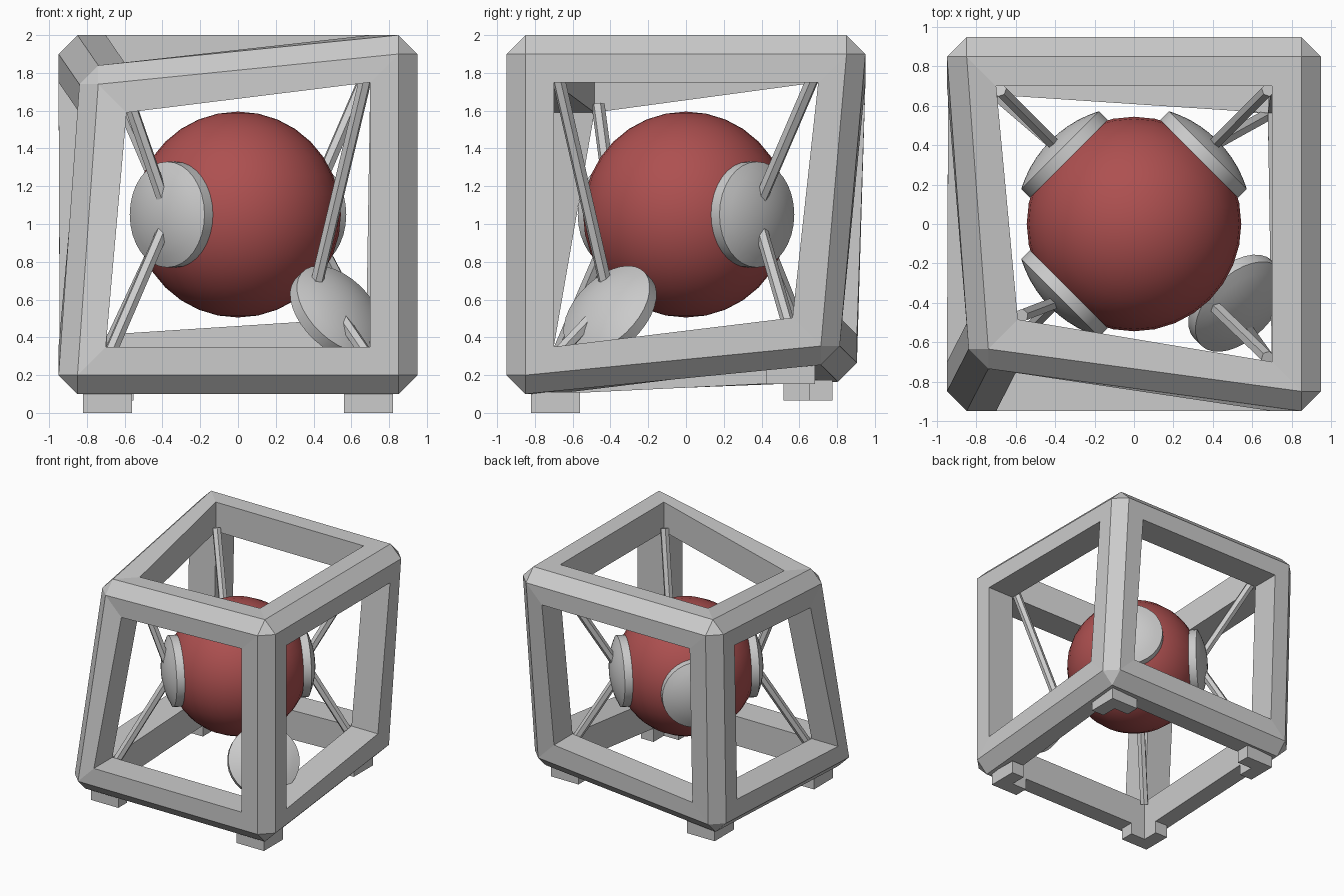
import bpy, bmesh, math
from itertools import product
from mathutils import Vector, Matrix

if "Cube" in bpy.data.objects:
    bpy.data.objects.remove(bpy.data.objects["Cube"])

MID = Vector((0, 0, 1.05))
# Dents: how far each bent corner of the cage has moved
DENT = {(-1, -1, 1): Vector((0.11, 0.215, -0.16)),
        (1, 1, -1): Vector((-0.02, -0.136, 0.154)),
        (-1, 1, -1): Vector((0.006, -0.045, 0.065))}


def dent(s):
    return DENT.get(tuple(s), Vector((0, 0, 0)))


def finish(name, bm, smooth=False):
    bmesh.ops.remove_doubles(bm, verts=bm.verts, dist=1e-5)
    bmesh.ops.recalc_face_normals(bm, faces=bm.faces)
    me = bpy.data.meshes.new(name)
    bm.to_mesh(me)
    bm.free()
    ob = bpy.data.objects.new(name, me)
    bpy.context.collection.objects.link(ob)
    if smooth:
        bpy.ops.object.select_all(action='DESELECT')
        ob.select_set(True)
        bpy.context.view_layer.objects.active = ob
        bpy.ops.object.shade_smooth_by_angle(angle=math.radians(30))
    return ob


# Cage: chamfered cube with square windows, each corner shifted by its dent
bm = bmesh.new()
outer, window, inner = {}, {}, {}
for s in product((-1, 1), repeat=3):
    def point(sizes):
        return bm.verts.new(MID + dent(s) + Vector(a * b for a, b in zip(s, sizes)))
    for ax in range(3):
        outer[s, ax] = point([0.95 if i == ax else 0.85 for i in range(3)])
        window[s, ax] = point([0.95 if i == ax else 0.70 for i in range(3)])
    inner[s] = point([0.70] * 3)
    bm.faces.new([outer[s, i] for i in range(3)])
for along in range(3):
    u, v = [i for i in range(3) if i != along]
    for su, sv in product((-1, 1), repeat=2):
        a, b = [0] * 3, [0] * 3
        a[u] = b[u] = su
        a[v] = b[v] = sv
        a[along], b[along] = -1, 1
        a, b = tuple(a), tuple(b)
        bm.faces.new((outer[a, u], outer[b, u], outer[b, v], outer[a, v]))
        for f in (u, v):
            bm.faces.new((outer[a, f], outer[b, f], window[b, f], window[a, f]))
            bm.faces.new((window[a, f], window[b, f], inner[b], inner[a]))
finish("cage_frame", bm)

# Feet: angle brackets under the four bottom corners
L_SHAPE = [(0.82, 0.82), (0.56, 0.82), (0.56, 0.70), (0.70, 0.70), (0.70, 0.56), (0.82, 0.56)]
for sx, sy in product((-1, 1), repeat=2):
    bm = bmesh.new()
    d = dent((sx, sy, -1))
    face = bm.faces.new([bm.verts.new(Vector((sx * x, sy * y, 0)) + d) for x, y in L_SHAPE])
    ext = bmesh.ops.extrude_face_region(bm, geom=[face], use_keep_orig=True)
    tops = [g for g in ext["geom"] if isinstance(g, bmesh.types.BMVert)]
    bmesh.ops.translate(bm, verts=tops, vec=(0, 0, 0.11))
    finish("foot", bm)

# Core ball
bm = bmesh.new()
bmesh.ops.create_uvsphere(bm, u_segments=32, v_segments=16, radius=0.545,
                          matrix=Matrix.Translation(MID))
ball = finish("core_ball", bm, True)
red = bpy.data.materials.new("red")
red.diffuse_color = (0.42, 0.08, 0.08, 1)
red.use_nodes = True
red.node_tree.nodes["Principled BSDF"].inputs["Base Color"].default_value = red.diffuse_color
ball.data.materials.append(red)


def make_pad(name, centre, normal):
    # Curved cap lathed around its normal: inner arc, straight rim, outer arc
    bm = bmesh.new()
    prof = []
    for radius, steps in ((0.545, range(6)), (0.60, range(5, -1, -1))):
        for i in steps:
            r = 0.28 * i / 5
            prof.append(bm.verts.new((r, 0, math.sqrt(radius ** 2 - r ** 2))))
    edges = [bm.edges.new(p) for p in zip(prof, prof[1:])]
    bmesh.ops.spin(bm, geom=prof + edges, cent=(0, 0, 0), axis=(0, 0, 1),
                   angle=math.tau, steps=32)
    rot = normal.to_track_quat('Z', 'Y').to_matrix().to_4x4()
    bm.transform(Matrix.Translation(centre) @ rot)
    finish(name, bm, True)


def make_strut(name, a, b):
    bm = bmesh.new()
    d = b - a
    rot = d.to_track_quat('Z', 'Y').to_matrix().to_4x4()
    bmesh.ops.create_cone(bm, cap_ends=True, segments=6, radius1=0.035, radius2=0.035,
                          depth=d.length, matrix=Matrix.Translation((a + b) / 2) @ rot)
    finish(name, bm)


# Pads and their struts; the front right pad has slipped down and tilted
for sx, sy in product((-1, 1), repeat=2):
    if (sx, sy) == (1, -1):
        make_pad("loose_pad", Vector((0.234, -0.114, 0.244)), Vector((1, -1, 1)).normalized())
        ends = {1: Vector((0.42, -0.43, 0.70)), -1: Vector((0.55, -0.50, 0.50))}
    else:
        make_pad("pad", MID, Vector((sx, sy, 0)).normalized())
        ends = {k: MID + Vector((sx * 0.40, sy * 0.40, k * 0.09)) for k in (1, -1)}
    for sz, end in ends.items():
        corner = MID + dent((sx, sy, sz)) + Vector((sx * 0.68, sy * 0.68, sz * 0.74))
        make_strut("upper_strut" if sz > 0 else "lower_strut", corner, end)
